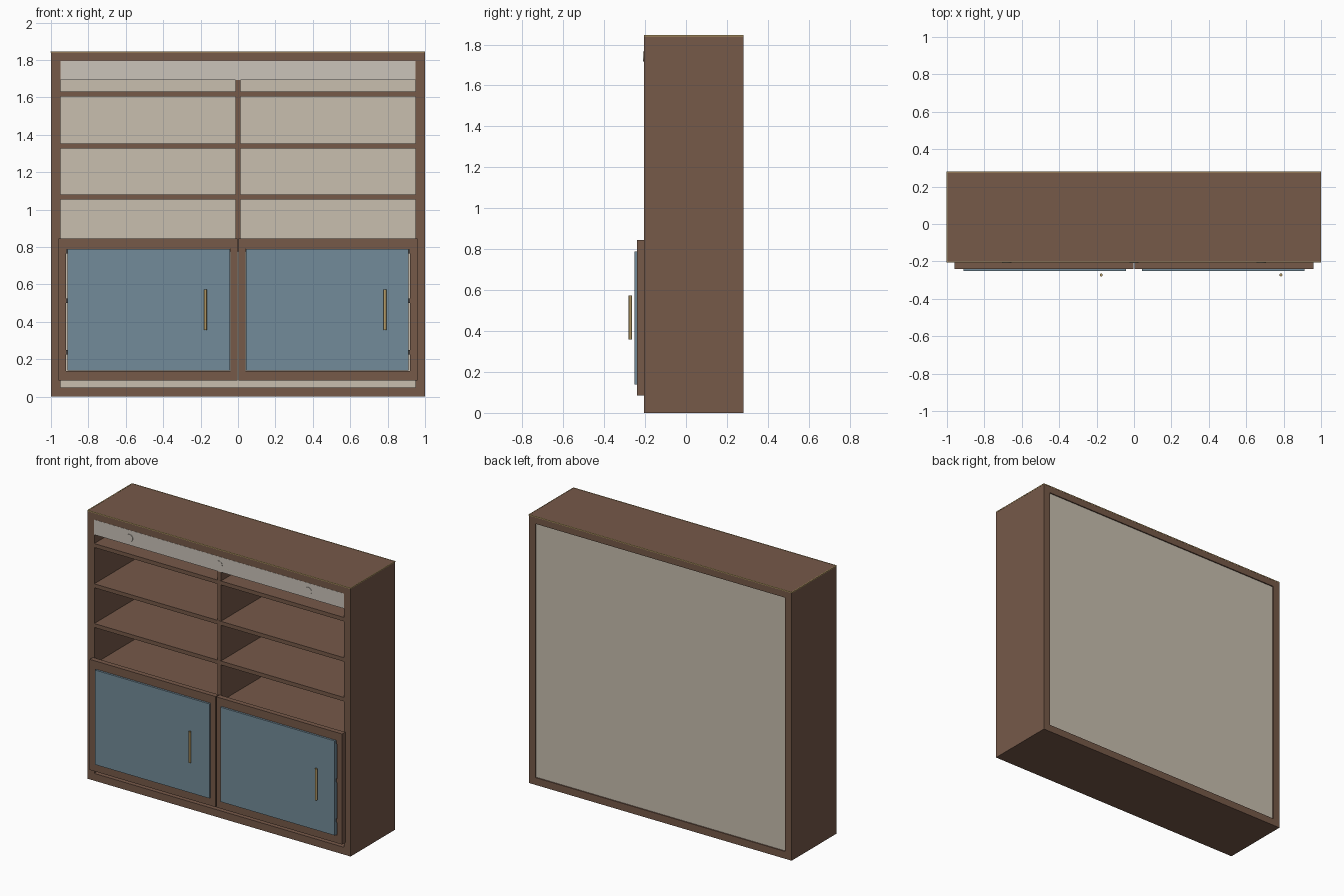
import bpy, math

if "Cube" in bpy.data.objects:
    bpy.data.objects.remove(bpy.data.objects["Cube"])

def mat(name, c):
    m = bpy.data.materials.new(name)
    m.diffuse_color = (*c, 1)
    m.use_nodes = True
    m.node_tree.nodes["Principled BSDF"].inputs["Base Color"].default_value = m.diffuse_color
    return m

wood = mat("walnut_brown", (0.18, 0.10, 0.066))
beige = mat("warm_beige", (0.58, 0.52, 0.43))
white = mat("pale_grey", (0.60, 0.55, 0.49))
blue = mat("dusty_blue", (0.17, 0.26, 0.32))
gold = mat("brass", (0.45, 0.32, 0.13))
dark = mat("dark_metal", (0.06, 0.05, 0.045))

def box(name, x0, x1, y0, y1, z0, z1, m):
    bpy.ops.mesh.primitive_cube_add(size=1, location=((x0+x1)/2, (y0+y1)/2, (z0+z1)/2))
    o = bpy.context.object
    o.name = name
    o.scale = (x1-x0, y1-y0, z1-z0)
    bpy.ops.object.transform_apply(location=False, rotation=False, scale=True)
    o.data.materials.append(m)
    return o

def cyl(name, r, depth, loc, m, rot=(0, 0, 0)):
    bpy.ops.mesh.primitive_cylinder_add(vertices=20, radius=r, depth=depth, location=loc, rotation=rot)
    o = bpy.context.object
    o.name = name
    o.data.materials.append(m)
    bpy.ops.object.shade_smooth_by_angle()
    return o

F, B, H, T = -0.205, 0.28, 1.845, 0.05   # front, back, height, board thickness

# Carcass
for s, n in ((-1, "left"), (1, "right")):
    xs = sorted((s, s*(1-T)))
    box(n + "_side", xs[0], xs[1], F, B, 0, H, wood)
box("top_board", -1+T, 1-T, F, B, H-T, H, wood)
box("bottom_board", -1+T, 1-T, F, B, 0, T, wood)
box("back_panel", -1+T, 1-T, 0.255, 0.272, T, H-T, beige)

# Shelves and centre divider
for i, z in enumerate((0.79, 1.067, 1.34, 1.617)):
    box(f"shelf_{i+1}", -1+T, 1-T, F, 0.255, z-0.0135, z+0.0135, wood)
box("centre_divider", -0.0135, 0.0135, F+0.001, 0.255, 0.79, H-T, wood)

# Light valance with round spots
box("valance", -1+T, 1-T, F-0.001, F+0.02, 1.692, H-T, white)
for x in (-0.68, 0, 0.68):
    cyl("spot_light", 0.025, 0.008, (x, F, 1.742), white, (math.pi/2, 0, 0))

# Thin brass trim around the top edge
e = 0.001
box("front_trim", -1, 1, F-e, F+0.004, H-0.005, H+e, gold)
box("back_trim", -1, 1, B-0.004, B+e, H-0.005, H+e, gold)
for s in (-1, 1):
    box("side_trim", s-0.003, s+e if s > 0 else s+0.003, F, B, H-0.005, H+e, gold)

# Doors: frame bars, blue panel, hinges and handle
for s, n, hx in ((-1, "left", -0.175), (1, "right", 0.785)):
    def bar(part, a, b, y0, y1, z0, z1, m):
        x0, x1 = sorted((s*a, s*b))
        return box(f"{n}_door_{part}", x0, x1, y0, y1, z0, z1, m)
    bar("inner_stile", 0.003, 0.041, -0.24, F, 0.085, 0.845, wood)
    bar("outer_stile", 0.92, 0.96, -0.24, F, 0.085, 0.845, wood)
    bar("top_rail", 0.041, 0.92, -0.24, F, 0.79, 0.845, wood)
    bar("bottom_rail", 0.041, 0.92, -0.24, F, 0.085, 0.138, wood)
    bar("panel", 0.042, 0.912, -0.252, -0.225, 0.139, 0.789, blue)
    for z in (0.24, 0.515, 0.78):
        bar("hinge", 0.908, 0.922, -0.238, -0.222, z-0.014, z+0.009, dark)
    cyl(n + "_handle", 0.008, 0.215, (hx, -0.272, 0.465), gold)
